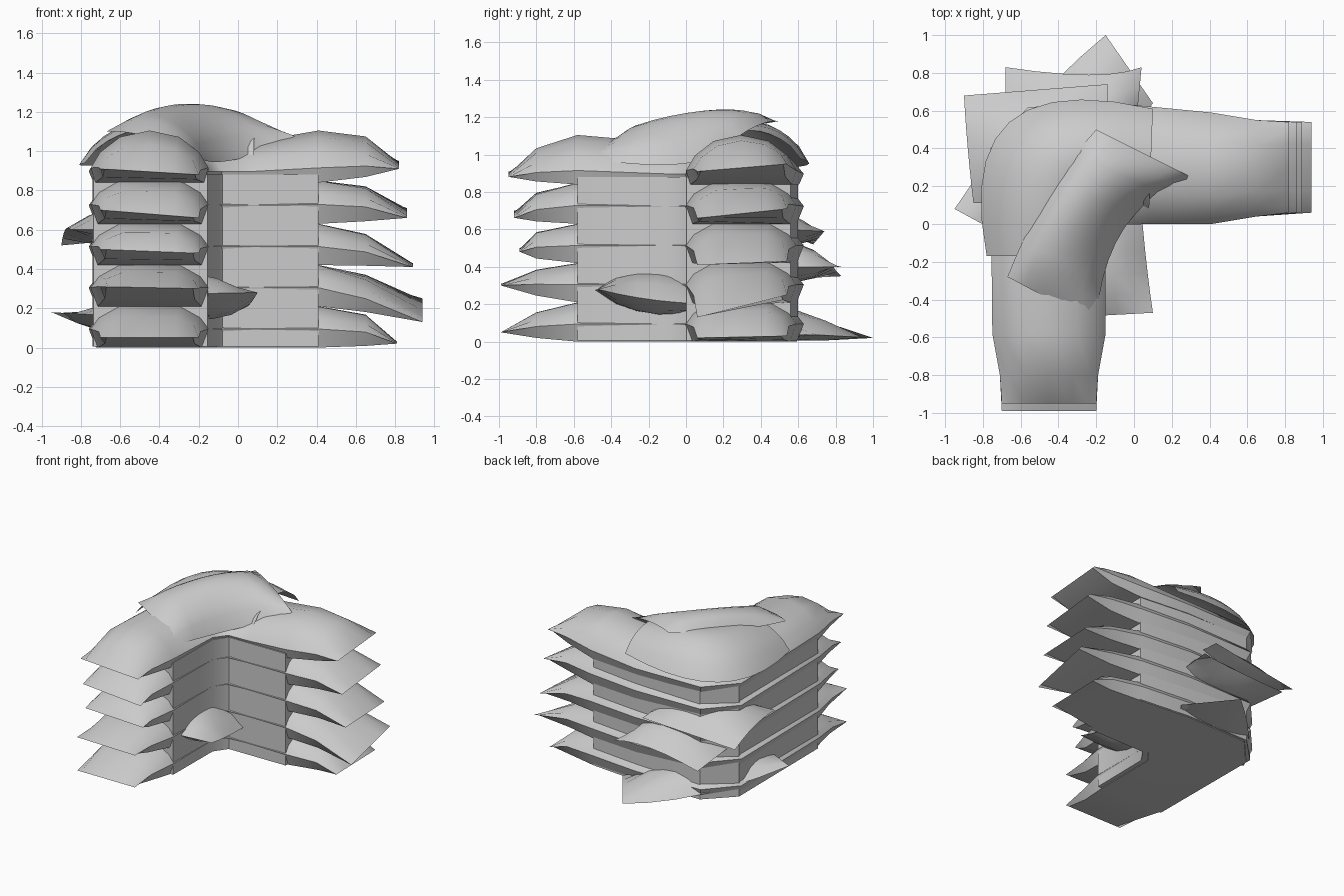
import bpy, math
from mathutils import Vector

if "Cube" in bpy.data.objects:
    bpy.data.objects.remove(bpy.data.objects["Cube"])


def add_object(name, verts, faces):
    me = bpy.data.meshes.new(name)
    me.from_pydata(verts, [], faces)
    me.validate()
    ob = bpy.data.objects.new(name, me)
    bpy.context.collection.objects.link(ob)
    bpy.ops.object.select_all(action='DESELECT')
    ob.select_set(True)
    bpy.context.view_layer.objects.active = ob
    bpy.ops.object.mode_set(mode='EDIT')
    bpy.ops.mesh.select_all(action='SELECT')
    bpy.ops.mesh.remove_doubles(threshold=0.001)
    bpy.ops.mesh.normals_make_consistent(inside=False)
    bpy.ops.object.mode_set(mode='OBJECT')
    bpy.ops.object.shade_smooth_by_angle(angle=math.radians(40))
    return ob


# Cross-sections of a stacked bag and of the rounder top bag: (across, height)
STACKED = [(0.06, 0), (0, 0.45), (0.07, 0.72), (0.24, 0.99), (0.5, 1.0),
           (0.76, 0.99), (0.93, 0.72), (1, 0.45), (0.94, 0)]
ROUND = [(0.04, 0), (0, 0.3), (0.08, 0.62), (0.25, 0.93), (0.5, 1.06),
         (0.75, 0.93), (0.92, 0.62), (1, 0.3), (0.96, 0)]


def course(name, z0, h, hc, section, front, right):
    """One L-shaped layer, lofted from the front tip round to the right tip."""
    fy, fi, fo = front
    rx, ri, ro = right
    # inner xy, outer xy, inner base z, outer base z, thickness
    stations = [
        ((-.20, fy), (-.70, fy), fi, fo, 0),
        ((-.19, -.80), (-.71, -.80), z0 * .6 + fi * .4, z0 * .6 + fo * .4, h * .65),
        ((-.15, -.58), (-.75, -.58), z0, z0, h),
        ((-.15, -.10), (-.76, .40), z0, z0, hc),
        ((-.08, -.005), (-.56, .62), z0, z0, hc),
        ((.08, 0), (.0, .63), z0, z0, hc),
        ((.41, 0), (.41, .59), z0, z0, h),
        ((.65, .04), (.65, .55), z0 * .6 + ri * .4, z0 * .6 + ro * .4, h * .75),
        ((rx, .06), (rx, .54), ri, ro, 0),
    ]
    n = len(section)
    verts, faces = [], []
    for a, b, za, zb, t in stations:
        a, b = Vector((*a, za)), Vector((*b, zb))
        for u, v in section:
            verts.append(a.lerp(b, u) + Vector((0, 0, v * t)))
    for s in range(len(stations) - 1):
        for i in range(n):
            j = (i + 1) % n
            faces.append((s * n + i, s * n + j, (s + 1) * n + j, (s + 1) * n + i))
    add_object(name, verts, faces)


def pillow(name, edge0, edge1, top, bottom, arch=0, n=6, power=.7):
    """Loose bag with pinched seams between two curved long edges."""
    def on(e, u):
        a, m, b = (Vector(p) for p in e)
        return a * (1 - u) * (1 - 2 * u) + m * 4 * u * (1 - u) + b * u * (2 * u - 1)
    verts, faces = [], []
    for t in (top, -bottom):
        base = len(verts)
        for i in range(n + 1):
            for j in range(n + 1):
                u, v = i / n, j / n
                su, sv = (max(0, math.sin(math.pi * k)) for k in (u, v))
                p = on(edge0, u).lerp(on(edge1, u), v)
                verts.append(p + Vector((0, 0, t * (su * sv) ** power + arch * sv ** .7)))
        for i in range(n):
            for j in range(n):
                k = base + i * (n + 1) + j
                faces.append((k, k + 1, k + n + 2, k + n + 1))
    add_object(name, verts, faces)


# Five stacked courses: base z, height, corner height, section,
# front tip (y, z, z), right tip (x, z, z)
courses = [
    (0.00, .21, .21, STACKED, (-.99, .05, .05), (.81, .02, .03)),
    (0.21, .21, .21, STACKED, (-.99, .30, .31), (.94, .13, .25)),
    (0.42, .21, .21, STACKED, (-.89, .48, .50), (.89, .41, .43)),
    (0.63, .22, .21, STACKED, (-.92, .66, .70), (.86, .66, .71)),
    (0.84, .25, .19, ROUND, (-.95, .88, .91), (.82, .91, .95)),
]
for k, c in enumerate(courses):
    course(f"sandbag_course_{k + 1}", *c)

# Packed wall filling the seams between the courses
plan = [(-.155, -.58), (-.15, -.10), (-.08, 0), (.41, .004), (.41, .56),
        (0, .60), (-.54, .60), (-.74, .40), (-.735, -.58)]
m = len(plan)
add_object("packed_wall",
           [(x, y, z) for z in (0.005, .88) for x, y in plan],
           [tuple(range(m)), tuple(range(m, 2 * m))] +
           [(i, (i + 1) % m, (i + 1) % m + m, i + m) for i in range(m)])

# Loose bags sticking out of the outer and inner corner
pillow("bottom_diagonal_bag",
       [(-.15, 1.0, .02), (-.56, .60, .05), (-.95, .08, .18)],
       [(.10, .64, .04), (-.25, .20, .05), (-.62, -.10, .16)], .16, .03)
pillow("rear_corner_bag",
       [(-.68, .83, .35), (-.24, .79, .40), (.04, .83, .40)],
       [(-.68, .15, .42), (-.3, .15, .42), (-.02, .2, .40)], .14, .10)
pillow("left_corner_bag",
       [(-.85, .11, .60), (-.88, .40, .60), (-.90, .68, .52)],
       [(-.15, .15, .60), (-.14, .45, .60), (-.14, .74, .59)], .12, .08)
pillow("inner_corner_bag",
       [(.10, -.47, .28), (.06, -.15, .22), (.03, .20, .20)],
       [(-.45, -.50, .27), (-.5, -.15, .27), (-.60, .20, .27)], .13, .10)

# Bags draped over the top of the corner
pillow("draped_corner_bag",
       [(-.78, -.17, .94), (-.66, .54, .93), (.10, .61, .98)],
       [(-.20, -.17, .98), (-.12, .10, .98), (.08, .08, .98)], .07, .05, .15, 10)
pillow("top_bag",
       [(-.67, -.28, 1.10), (-.46, .15, 1.13), (-.20, .50, 1.18)],
       [(-.20, -.53, .98), (-.05, -.02, .95), (.32, .24, 1.06)], .15, .01, .03, 10, .55)
